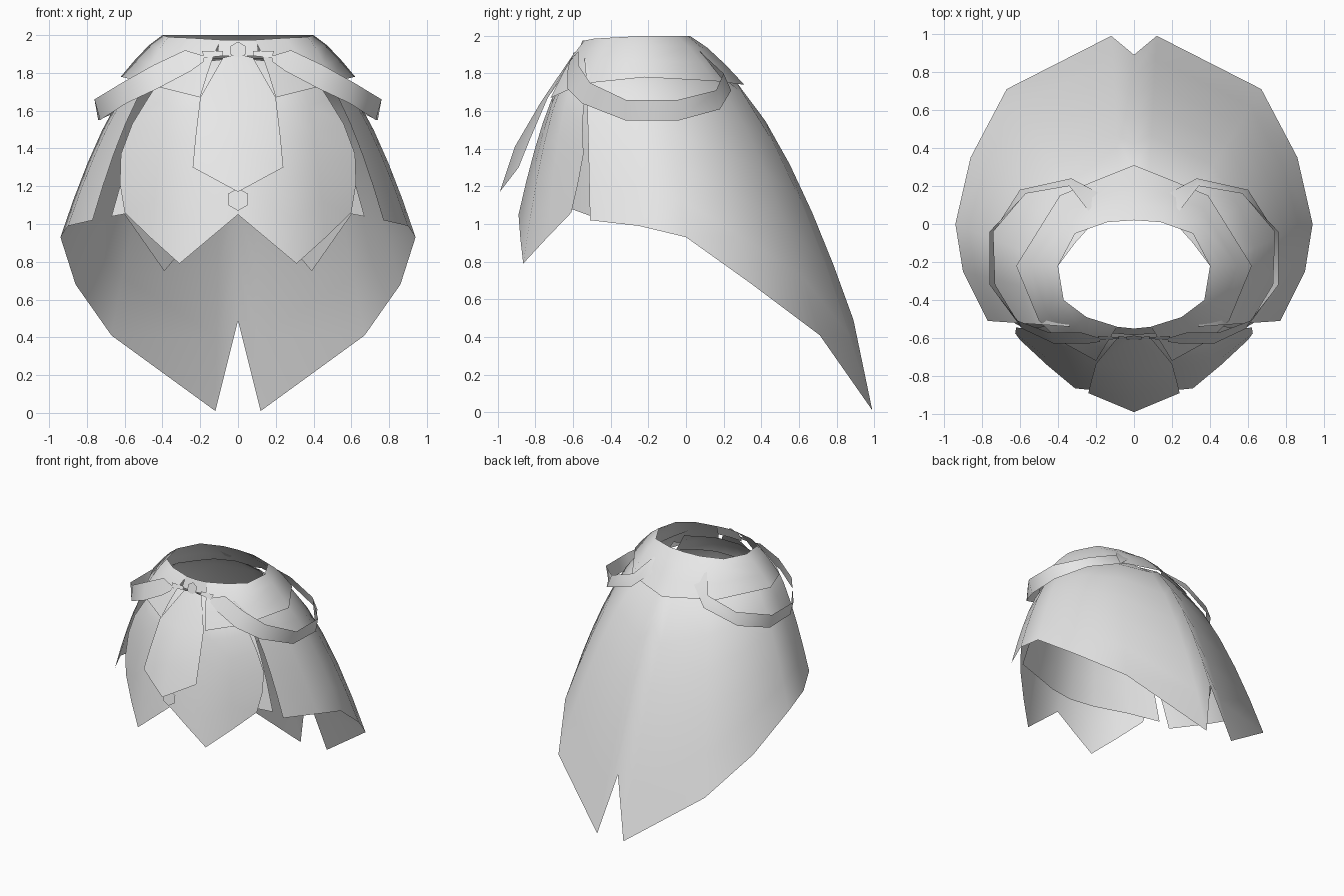
import bpy, bmesh, math
from mathutils import Vector

if "Cube" in bpy.data.objects:
    bpy.data.objects.remove(bpy.data.objects["Cube"])

grey = bpy.data.materials.new("cloth_grey")
grey.diffuse_color = (0.8, 0.8, 0.8, 1)
grey.use_nodes = True
grey.node_tree.nodes["Principled BSDF"].inputs["Base Color"].default_value = grey.diffuse_color
AXIS = Vector((0, -0.2, 0))


def sheet(name, columns, smooth=60):
    """Mirrored grid of cloth from columns of points, facing away from the body."""
    bm = bmesh.new()
    vs = [[bm.verts.new(p) for p in col] for col in columns]
    for a, b in zip(vs, vs[1:]):
        for i in range(len(a) - 1):
            bm.faces.new((a[i], b[i], b[i + 1], a[i + 1]))
    bm.normal_update()
    out = 0
    for f in bm.faces:
        d = f.calc_center_median() - AXIS
        d.z = 0
        out += f.normal.dot(d) * f.calc_area()
    if out < 0:
        bmesh.ops.reverse_faces(bm, faces=bm.faces[:])
    me = bpy.data.meshes.new(name)
    bm.to_mesh(me)
    bm.free()
    me.materials.append(grey)
    ob = bpy.data.objects.new(name, me)
    bpy.context.collection.objects.link(ob)
    m = ob.modifiers.new("mirror", 'MIRROR')
    m.use_clip = True
    m.merge_threshold = 0.001
    bpy.context.view_layer.objects.active = ob
    ob.select_set(True)
    bpy.ops.object.shade_smooth_by_angle(angle=math.radians(smooth))
    ob.select_set(False)
    return ob


def drape(top, hem, power, rows=6):
    """Column that bulges outward from top to hem."""
    t, h = Vector(top), Vector(hem)
    col = []
    for i in range(rows + 1):
        g = (i / rows) ** 1.3
        p = t.lerp(h, g ** power)
        p.z = t.z + (h.z - t.z) * g
        col.append(p)
    return col


# long cape round the back and sides, split at the back
tops = [(0, .06), (.07, .06), (.22, .0), (.31, -.1), (.4, -.22), (.38, -.38), (.34, -.54)]
hems = [(0, .89, .49), (.12, .99, .01), (.67, .71, .41), (.86, .35, .68),
        (.94, 0, .93), (.90, -.25, .99), (.77, -.51, 1.02)]
sheet("cape", [drape((*t, 1.88), h, .58) for t, h in zip(tops, hems)])

# short mantle with open neck
neck = [(0, .02, 2), (.14, .01, 2), (.31, -.05, 2), (.4, -.22, 2),
        (.37, -.4, 1.99), (.25, -.49, 1.985), (.09, -.54, 1.975)]
edge = [(0, .31, 1.74), (.2, .23, 1.75), (.39, .15, 1.76), (.62, -.22, 1.78),
        (.5, -.51, 1.75), (.4, -.61, 1.72), (.2, -.72, 1.67)]
sheet("mantle", [drape(t, h, .8, 3) for t, h in zip(neck, edge)])

# collar strip closing the neck at the front
sheet("front_collar", [[(.1, -.54, 1.975), (.11, -.575, 1.89)],
                       [(0, -.55, 1.975), (0, -.585, 1.89)]])

# pointed front skirt, its side edge tucked under the cape
f_top = [(0, -.56, 1.87), (.09, -.56, 1.87), (.18, -.55, 1.86), (.27, -.52, 1.85)]
f_hem = [(0, -.89, 1.05), (.155, -.88, .92), (.31, -.865, .79), (.46, -.74, .925)]
f_pow = [.55, .52, .48, .4]
f_side = [(.36, -.49, 1.85), (.41, -.515, 1.77), (.48, -.54, 1.66), (.56, -.55, 1.53),
          (.62, -.545, 1.37), (.625, -.575, 1.21), (.6, -.61, 1.06)]
sheet("front_skirt", [drape(t, h, p) for t, h, p in zip(f_top, f_hem, f_pow)] + [f_side])

# inner lining behind the front skirt
l_top = [(0, -.57, 1.75), (.12, -.57, 1.75), (.25, -.52, 1.75), (.36, -.44, 1.75)]
l_hem = [(0, -.74, 1.09), (.2, -.71, 1.09), (.46, -.61, 1.08), (.67, -.5, 1.04)]
sheet("lining", [drape(t, h, .6, 4) for t, h in zip(l_top, l_hem)])

# hidden rear panels under the cape
r_top = [(.05, .25, 1.5), (.3, .2, 1.5), (.5, .05, 1.5)]
r_hem = [(.1, .5, 1.1), (.39, .42, .75), (.6, .2, 1.05)]
sheet("rear_panel", [drape(t, h, .6, 4) for t, h in zip(r_top, r_hem)])

# centre tabard
sheet("tabard", [[(0, -.6, 1.9), (0, -.77, 1.65), (0, -.91, 1.41), (0, -.99, 1.17)],
                 [(.08, -.59, 1.88), (.2, -.735, 1.67), (.225, -.825, 1.46), (.24, -.89, 1.3)]])

# shoulder straps
upper = [(.24, .07, 1.92), (.34, .2, 1.8), (.57, .16, 1.71), (.76, -.04, 1.66),
         (.76, -.32, 1.66), (.61, -.51, 1.75), (.45, -.57, 1.84), (.28, -.57, 1.92),
         (.18, -.6, 1.89)]
lower = [(.16, .15, 1.86), (.33, .24, 1.71), (.6, .18, 1.61), (.74, -.04, 1.55),
         (.73, -.32, 1.55), (.59, -.55, 1.64), (.42, -.63, 1.72), (.25, -.63, 1.81),
         (.18, -.62, 1.86)]
sheet("shoulder_strap", [[u, l] for u, l in zip(upper, lower)])

# small tabs joining straps to the collar
sheet("strap_tab", [[(.08, -.595, 1.915), (.08, -.605, 1.89)],
                    [(.19, -.59, 1.915), (.18, -.61, 1.88)]])


def hexagon(name, x, y, z, r, lean):
    """Flat six-sided plate with its point upward."""
    me = bpy.data.meshes.new(name)
    pts = []
    for i in range(6):
        a = math.pi / 2 + i * math.pi / 3
        pts.append((x + r * math.cos(a), y - lean * r * math.sin(a), z + r * math.sin(a)))
    me.from_pydata(pts, [], [(5, 4, 3, 2, 1, 0)])
    me.flip_normals()
    if me.polygons[0].normal.y > 0:
        me.flip_normals()
    me.materials.append(grey)
    ob = bpy.data.objects.new(name, me)
    bpy.context.collection.objects.link(ob)


# clasp at the neck and pendant below the tabard
hexagon("neck_clasp", 0, -.6, 1.92, .045, -.3)
hexagon("pendant", 0, -.9, 1.13, .06, -.2)
